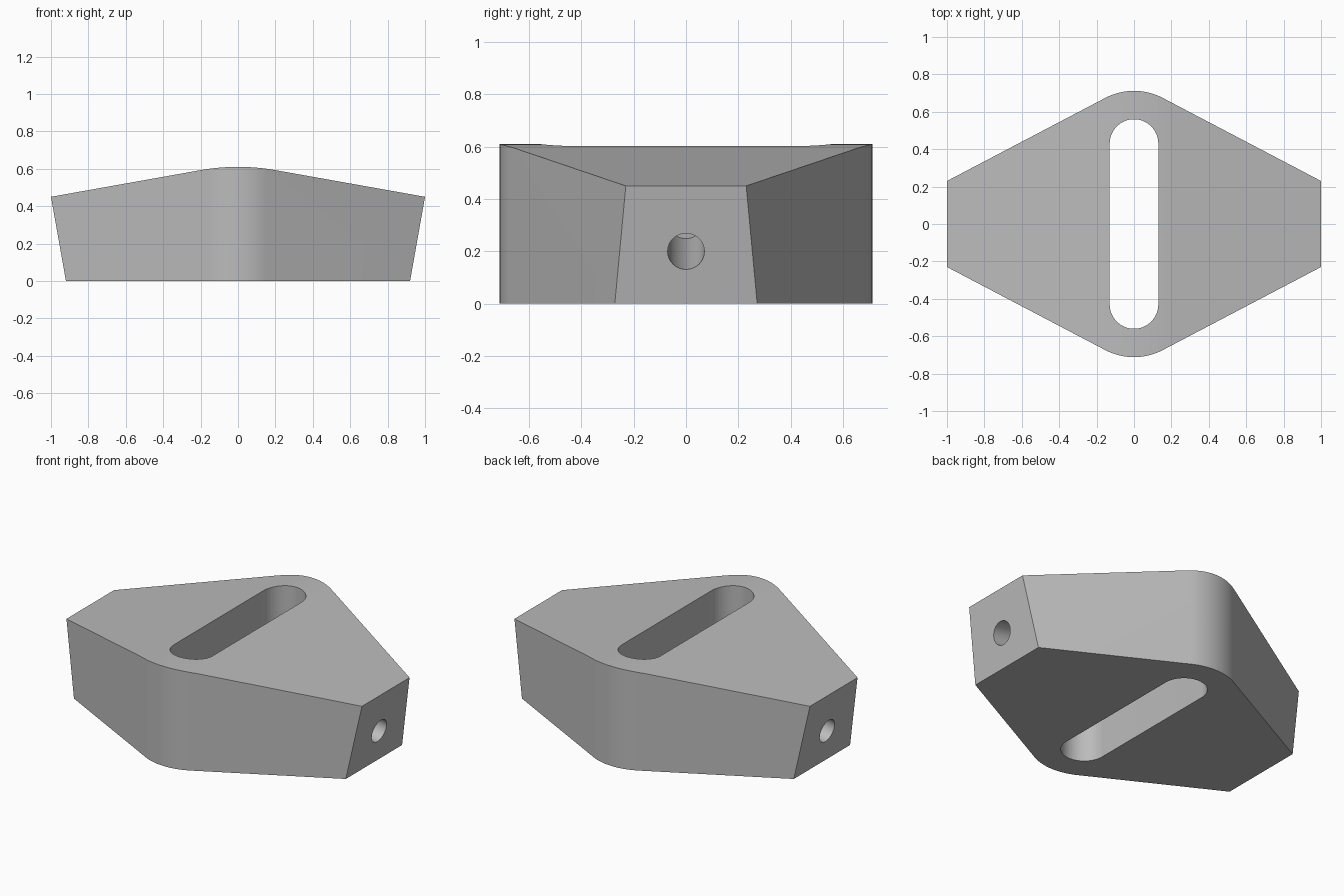
import bpy, bmesh
from math import sin, cos, tan, pi, radians
from mathutils import Matrix, Vector

old = bpy.data.objects.get("Cube")
if old:
    bpy.data.objects.remove(old, do_unlink=True)

TILT = radians(10.1)    # roof slope and end face lean
TAPER = radians(27.7)   # side wall angle in plan
SLOT_R, SLOT_Y = 0.13, 0.43

grey = bpy.data.materials.new("plain grey")
grey.use_nodes = True
GREY = (0.5, 0.5, 0.5, 1)
grey.diffuse_color = GREY
grey.node_tree.nodes["Principled BSDF"].inputs["Base Color"].default_value = GREY


def arc(radius, cx, cy, start, end, steps):
    """Points on an arc, angles in radians."""
    angles = [start + (end - start) * i / steps for i in range(steps + 1)]
    return [(cx + radius * cos(a), cy + radius * sin(a)) for a in angles]


def prism(name, points, vector, place):
    """Closed profile, placed in space and swept along a vector."""
    bm = bmesh.new()
    face = bm.faces.new([bm.verts.new(place(u, v)) for u, v in points])
    swept = bmesh.ops.extrude_face_region(bm, geom=[face])["geom"]
    bmesh.ops.translate(bm, vec=vector,
                        verts=[g for g in swept if isinstance(g, bmesh.types.BMVert)])
    bmesh.ops.recalc_face_normals(bm, faces=bm.faces)
    return finish(name, bm)


def finish(name, bm):
    mesh = bpy.data.meshes.new(name)
    bm.to_mesh(mesh)
    bm.free()
    mesh.materials.append(grey)
    obj = bpy.data.objects.new(name, mesh)
    bpy.context.collection.objects.link(obj)
    return obj


def boolean(target, tool, operation):
    """Apply a boolean and discard the helper."""
    mod = target.modifiers.new(operation, 'BOOLEAN')
    mod.operation, mod.object, mod.solver = operation, tool, 'EXACT'
    bpy.context.view_layer.objects.active = target
    bpy.ops.object.modifier_apply(modifier=mod.name)
    bpy.data.objects.remove(tool, do_unlink=True)


# Body: gently ridged roof with outward leaning ends, swept front to back
ridge = arc(1.15, 0, 0.61 - 1.15, pi / 2 - TILT, pi / 2 + TILT, 24)
side = [(-0.92, 0), (0.92, 0), (1, 0.45)] + ridge + [(-1, 0.45)]
body = prism("wedge_block", side, Vector((0, 2, 0)), lambda u, v: (u, -1, v))

# Plan outline: tapered wings with rounded front and back noses
nose = arc(0.33, 0, 0.712 - 0.33, pi / 2 - TAPER, pi / 2 + TAPER, 24)
tip = 0.23 - 0.2 * tan(TAPER)
half = [(1.2, tip)] + nose + [(-1.2, tip)]
outline = half + [(-x, -y) for x, y in half]
plan = prism("plan_cutter", outline, Vector((0, 0, 2)), lambda u, v: (u, v, -1))
boolean(body, plan, 'INTERSECT')

# Long slot through the middle
slot_half = arc(SLOT_R, 0, SLOT_Y, 0, pi, 32)
slot = prism("slot_cutter", slot_half + [(-x, -y) for x, y in slot_half],
             Vector((0, 0, 2)), lambda u, v: (u, v, -1))
boolean(body, slot, 'DIFFERENCE')

# Blind round hole square to each end face
for s in (1, -1):
    axis = Vector((s * cos(TILT), 0, -sin(TILT)))
    mouth = Vector((s * (0.92 + 0.2 * tan(TILT)), 0, 0.2))
    inner, outer = 0.67, 0.2
    bm = bmesh.new()
    bmesh.ops.create_cone(
        bm, cap_ends=True, segments=48, radius1=0.07, radius2=0.07, depth=inner + outer,
        matrix=Matrix.Translation(mouth + axis * (outer - inner) / 2)
        @ axis.to_track_quat('Z', 'Y').to_matrix().to_4x4())
    boolean(body, finish("hole_cutter", bm), 'DIFFERENCE')

# Smooth curved walls, crisp edges
bpy.ops.object.select_all(action='DESELECT')
body.select_set(True)
bpy.context.view_layer.objects.active = body
bpy.ops.object.shade_smooth_by_angle(angle=radians(25))
